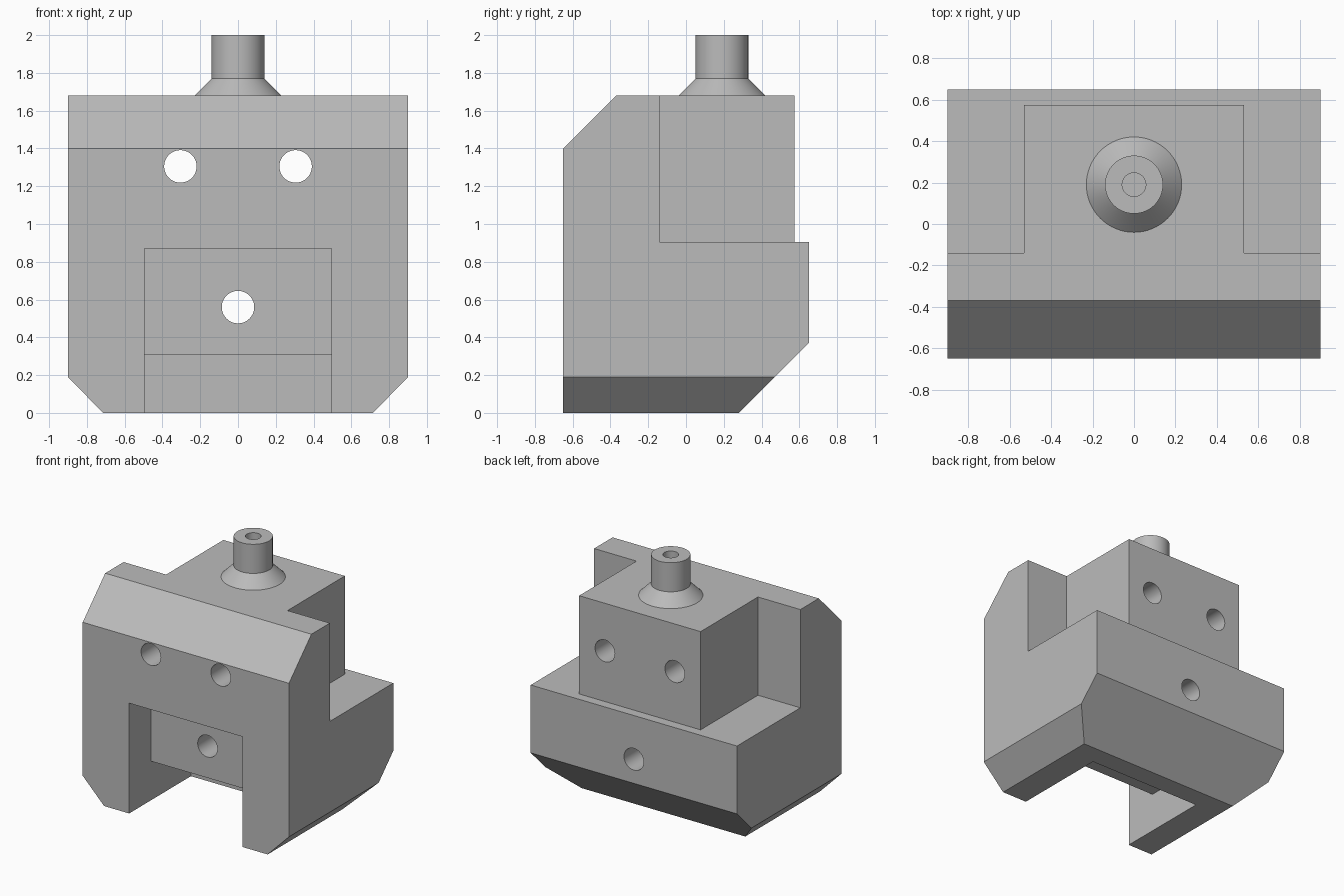
import bpy, bmesh, math
from mathutils import Vector

cube = bpy.data.objects.get("Cube")
if cube:
    bpy.data.objects.remove(cube, do_unlink=True)

steel = bpy.data.materials.new("steel grey")
steel.use_nodes = True
steel.diffuse_color = (0.5, 0.5, 0.5, 1)
steel.node_tree.nodes["Principled BSDF"].inputs["Base Color"].default_value = (0.5, 0.5, 0.5, 1)


def make_object(name, bm):
    bmesh.ops.recalc_face_normals(bm, faces=bm.faces)
    mesh = bpy.data.meshes.new(name)
    bm.to_mesh(mesh)
    bm.free()
    mesh.materials.append(steel)
    obj = bpy.data.objects.new(name, mesh)
    bpy.context.collection.objects.link(obj)
    return obj


def prism(name, outline, axis, start, end):
    """Extrude a 2D outline along axis 0, 1 or 2; outline holds the other two coordinates."""
    bm = bmesh.new()
    verts = []
    for point in outline:
        co = list(point)
        co.insert(axis, start)
        verts.append(bm.verts.new(co))
    face = bm.faces.new(verts)
    out = bmesh.ops.extrude_face_region(bm, geom=[face])
    move = Vector((0, 0, 0))
    move[axis] = end - start
    bmesh.ops.translate(bm, vec=move, verts=[g for g in out["geom"] if isinstance(g, bmesh.types.BMVert)])
    return make_object(name, bm)


def circle(x, z, radius, sides=48):
    angles = [2 * math.pi * i / sides for i in range(sides)]
    return [(x + radius * math.cos(a), z + radius * math.sin(a)) for a in angles]


def activate(obj):
    bpy.ops.object.select_all(action="DESELECT")
    obj.select_set(True)
    bpy.context.view_layer.objects.active = obj


def cut(target, cutter):
    cutter.hide_render = True
    mod = target.modifiers.new("cut", "BOOLEAN")
    mod.operation = "DIFFERENCE"
    mod.solver = "EXACT"
    mod.object = cutter
    activate(target)
    bpy.ops.object.modifier_apply(modifier=mod.name)
    bpy.data.objects.remove(cutter, do_unlink=True)


# Main block: side profile with the front and rear bevels
body = prism("body_block", [(-0.65, 0), (0.28, 0), (0.65, 0.37), (0.65, 1.68), (-0.37, 1.68), (-0.65, 1.4)],
             0, -0.9, 0.9)

# Rear shoulder around the upper block
cut(body, prism("shoulder_cutter", [(-1, -0.14), (-0.53, -0.14), (-0.53, 0.575), (0.53, 0.575),
                                    (0.53, -0.14), (1, -0.14), (1, 1), (-1, 1)], 2, 0.905, 1.9))

# Stepped slot at the front and underside
cut(body, prism("slot_cutter", [(-0.8, -0.2), (0.12, -0.2), (0.12, 0.31), (-0.38, 0.31),
                                (-0.38, 0.87), (-0.8, 0.87)], 0, -0.495, 0.495))

# Lower side bevels
for s in (-1, 1):
    cut(body, prism("bevel_cutter", [(s * 0.615, -0.1), (s * 1.0, 0.29), (s * 1.0, -0.1)], 1, -1, 1))

# Bolt holes through the block
for x, z in ((-0.305, 1.305), (0.305, 1.305), (0, 0.56)):
    cut(body, prism("hole_cutter", circle(x, z, 0.086), 1, -1, 1))

# Stem with flared collar and blind bore, turned from a profile
bm = bmesh.new()
profile = [(0.23, 1.68), (0.14, 1.77), (0.14, 2), (0.057, 2), (0.057, 1.72), (0, 1.72)]
verts = [bm.verts.new((r, 0.19, z)) for r, z in profile]
edges = [bm.edges.new(pair) for pair in zip(verts, verts[1:])]
bmesh.ops.spin(bm, geom=verts + edges, cent=(0, 0.19, 0), axis=(0, 0, 1),
               angle=2 * math.pi, steps=64, use_duplicate=False)
bmesh.ops.remove_doubles(bm, verts=bm.verts, dist=0.0005)
stem = make_object("stem", bm)

for obj in (body, stem):
    activate(obj)
    bpy.ops.object.shade_smooth_by_angle(angle=math.radians(30))
